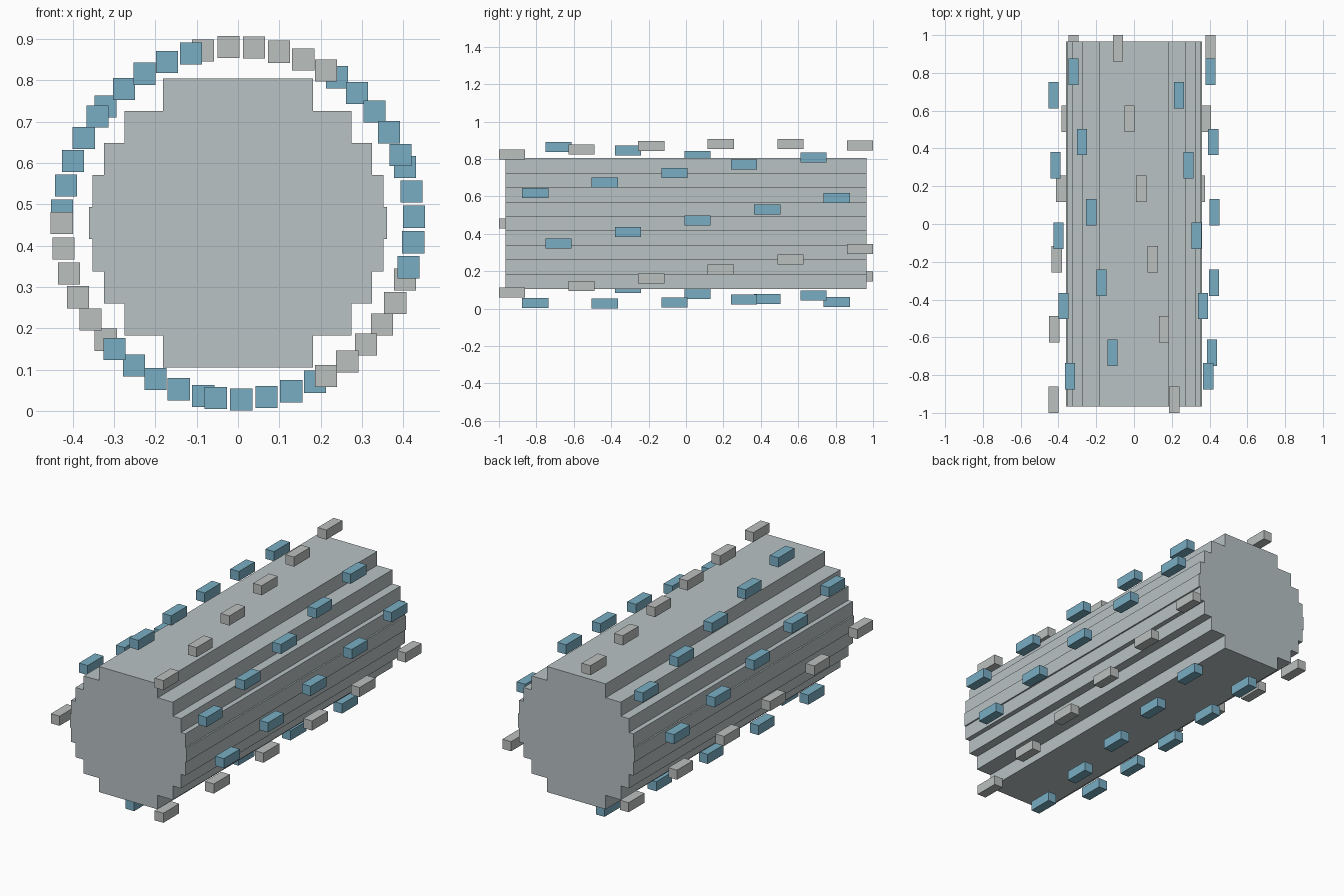
import bpy
import bmesh
from math import sqrt, sin, cos, radians
from mathutils import Matrix

cube = bpy.data.objects.get("Cube")
if cube:
    bpy.data.objects.remove(cube, do_unlink=True)

CENTRE_Z = 0.4545


def make_material(name, rgb):
    mat = bpy.data.materials.new(name)
    mat.use_nodes = True
    colour = (*rgb, 1.0)
    mat.diffuse_color = colour
    mat.node_tree.nodes["Principled BSDF"].inputs["Base Color"].default_value = colour
    return mat


body_grey = make_material("body grey", (0.48, 0.54, 0.55))
stud_grey = make_material("stud grey", (0.50, 0.53, 0.52))
stud_blue = make_material("stud blue", (0.19, 0.42, 0.55))


def finish(bm, name, mat):
    bmesh.ops.recalc_face_normals(bm, faces=bm.faces)
    mesh = bpy.data.meshes.new(name)
    bm.to_mesh(mesh)
    bm.free()
    mesh.materials.append(mat)
    obj = bpy.data.objects.new(name, mesh)
    bpy.context.scene.collection.objects.link(obj)
    return obj


# Drum body: a circle stepped into nine slabs, extruded front to back
RADIUS, SLAB, HALF_LENGTH = 0.36, 0.0777, 0.966
right_edge = []
for k in range(-4, 5):
    half_width = sqrt(RADIUS ** 2 - (k * SLAB) ** 2)
    right_edge += [(half_width, (k - 0.5) * SLAB), (half_width, (k + 0.5) * SLAB)]
outline = right_edge + [(-x, z) for x, z in reversed(right_edge)]

bm = bmesh.new()
verts = [bm.verts.new((x, -HALF_LENGTH, z + CENTRE_Z)) for x, z in outline]
front = bm.faces.new(verts)
back = bmesh.ops.extrude_face_region(bm, geom=[front], use_keep_orig=True)["geom"]
moved = [g for g in back if isinstance(g, bmesh.types.BMVert)]
bmesh.ops.translate(bm, verts=moved, vec=(0, 2 * HALF_LENGTH, 0))
finish(bm, "drum_body", body_grey)

# Studs: rings of three, each ring turned from the last, forming spirals
RINGS, RING_RADIUS, END_Y, TURN = 16, 0.4265, 0.93, -37.24
STUD_SIZE = (0.0535, 0.14, 0.0535)


def add_stud(bm, ring, arm):
    angle = radians(60 + ring * TURN + arm * 120)
    y = -END_Y + 2 * END_Y * ring / (RINGS - 1)
    place = Matrix.Translation((RING_RADIUS * cos(angle), y,
                                CENTRE_Z + RING_RADIUS * sin(angle)))
    bmesh.ops.create_cube(bm, size=1, matrix=place @ Matrix.Diagonal((*STUD_SIZE, 1)))


for offset, name, mat in ((0, "grey_studs", stud_grey),
                          (1, "blue_studs_first", stud_blue),
                          (2, "blue_studs_second", stud_blue)):
    bm = bmesh.new()
    for ring in range(offset, RINGS, 3):
        for arm in range(3):
            add_stud(bm, ring, arm)
    finish(bm, name, mat)
